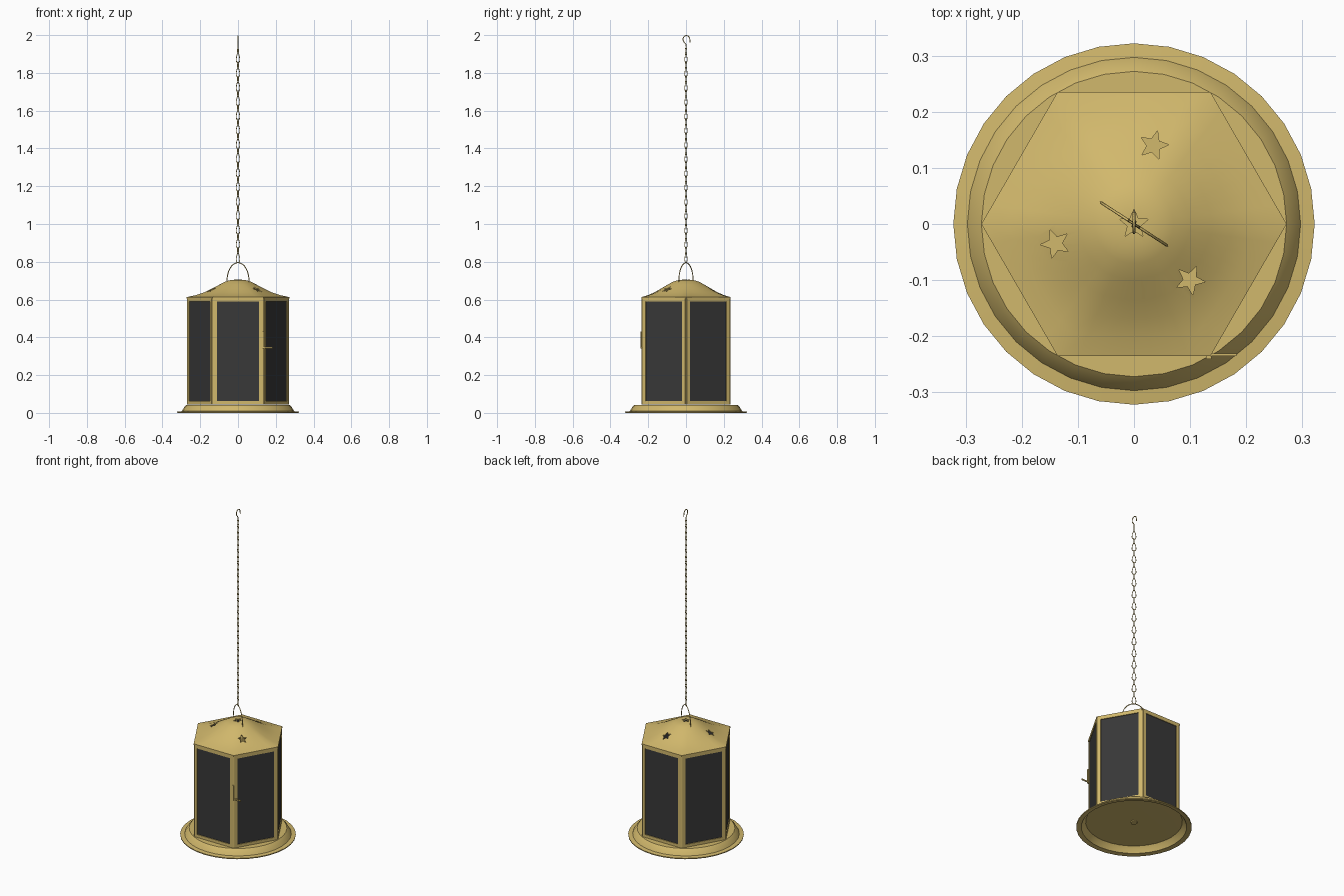
import bpy, bmesh, math
from mathutils import Vector, Matrix

cube = bpy.data.objects.get("Cube")
if cube:
    bpy.data.objects.remove(cube)


def material(name, color):
    m = bpy.data.materials.new(name)
    m.use_nodes = True
    m.diffuse_color = color
    m.node_tree.nodes["Principled BSDF"].inputs["Base Color"].default_value = color
    return m


BRASS = material("brass", (0.64, 0.48, 0.15, 1))
GLASS = material("dark glass", (0.04, 0.04, 0.04, 1))
HEX_R = 0.272
APOTHEM = HEX_R * math.cos(math.pi / 6)


def finish(name, bm, mat, smooth=None):
    bmesh.ops.recalc_face_normals(bm, faces=bm.faces)
    me = bpy.data.meshes.new(name)
    bm.to_mesh(me)
    bm.free()
    me.materials.append(mat)
    ob = bpy.data.objects.new(name, me)
    bpy.context.collection.objects.link(ob)
    if smooth:
        activate(ob)
        bpy.ops.object.shade_smooth_by_angle(angle=math.radians(smooth))
    return ob


def activate(ob):
    bpy.ops.object.select_all(action='DESELECT')
    ob.select_set(True)
    bpy.context.view_layer.objects.active = ob


def box(bm, center, size, matrix=Matrix()):
    m = matrix @ Matrix.Translation(center) @ Matrix.Diagonal((*size, 1))
    bmesh.ops.create_cube(bm, size=1, matrix=m)


def cylinder(bm, r, z0, z1, x=0, y=0, sides=6):
    bmesh.ops.create_cone(bm, cap_ends=True, segments=sides, radius1=r, radius2=r,
                          depth=z1 - z0, matrix=Matrix.Translation((x, y, (z0 + z1) / 2)))


def loft(profile, segments, shape):
    """Rings from (radius, z) pairs, closed at the centre by a fan."""
    bm = bmesh.new()
    rings = []
    for r, z in profile:
        ring = []
        for i in range(segments):
            a = math.tau * i / segments
            s = shape(r, a)
            ring.append(bm.verts.new((s * math.cos(a), s * math.sin(a), z)))
        rings.append(ring)
    for lo, hi in zip(rings, rings[1:]):
        for i in range(segments):
            j = (i + 1) % segments
            bm.faces.new((lo[i], lo[j], hi[j], hi[i]))
    bm.faces.new(rings[-1])
    return bm


def thicken(ob, t):
    activate(ob)
    mod = ob.modifiers.new("shell", 'SOLIDIFY')
    mod.thickness = t
    mod.offset = -1
    bpy.ops.object.modifier_apply(modifier=mod.name)


def wire(name, paths, radius):
    """paths: list of (points, closed)."""
    cu = bpy.data.curves.new(name, 'CURVE')
    cu.dimensions = '3D'
    cu.bevel_depth = radius
    cu.bevel_resolution = 1
    cu.use_fill_caps = True
    for pts, closed in paths:
        sp = cu.splines.new('POLY')
        sp.points.add(len(pts) - 1)
        for p, co in zip(sp.points, pts):
            p.co = (*co, 1)
        sp.use_cyclic_u = closed
    cu.materials.append(BRASS)
    ob = bpy.data.objects.new(name, cu)
    bpy.context.collection.objects.link(ob)
    activate(ob)
    bpy.ops.object.convert(target='MESH')


# Pressed base tray: flat rim, raised floor
tray = finish("base_tray", loft([(0.322, 0.006), (0.297, 0.009), (0.285, 0.03), (0.272, 0.043),
                                 (0.2, 0.043)], 32, lambda r, a: r), BRASS)
thicken(tray, 0.006)
activate(tray)
bpy.ops.object.shade_smooth_by_angle(angle=math.radians(25))

bm = bmesh.new()
cylinder(bm, 0.02, 0.03, 0.04)
finish("base_bolt", bm, BRASS)

# Six framed glass sides with corner posts between them
frames, panes, posts = bmesh.new(), bmesh.new(), bmesh.new()
HALF, BAR, LOW, HIGH, DEPTH = 0.13, 0.018, 0.044, 0.608, 0.012
for i in range(6):
    turn = Matrix.Rotation(i * math.pi / 3, 4, 'Z')
    y = -APOTHEM + DEPTH / 2
    mid = (LOW + HIGH) / 2
    for side in (-1, 1):
        box(frames, (side * (HALF - BAR / 2), y, mid), (BAR, DEPTH, HIGH - LOW), turn)
    for z in (LOW + BAR / 2, HIGH - BAR / 2):
        box(frames, (0, y, z), (2 * (HALF - BAR), DEPTH, BAR), turn)
    box(panes, (0, y + 0.001, mid), (2 * HALF - BAR, 0.005, HIGH - LOW - BAR), turn)
    a = i * math.pi / 3
    cylinder(posts, 0.008, LOW, HIGH, 0.26 * math.cos(a), 0.26 * math.sin(a), 8)
finish("side_frames", frames, BRASS)
finish("glass_panes", panes, GLASS)
finish("corner_posts", posts, BRASS, 50)


# Bell roof: hexagonal at the eaves, round at the crown
def hex_to_round(r, a):
    k = (a + math.pi / 6) % (math.pi / 3) - math.pi / 6
    hexagon = math.cos(math.pi / 6) / math.cos(math.pi / 6 - abs(k))
    blend = max(0, min(1, (r / HEX_R - 0.3) / 0.7))
    return r * (1 + (hexagon - 1) * blend)


roof = finish("roof", loft([(HEX_R, 0.605), (HEX_R, 0.613), (0.225, 0.623), (0.18, 0.638),
                            (0.14, 0.657), (0.1, 0.678), (0.07, 0.694), (0.055, 0.699),
                            (0.04, 0.703), (0.02, 0.705)], 48, hex_to_round), BRASS)
thicken(roof, 0.005)

# Star holes punched through the roof
stars = bmesh.new()
for x, y, spin in ((0.035, 0.14, 75), (-0.14, -0.035, 40), (0.1, -0.1, 65), (0, 0, 90)):
    pts = []
    for i in range(10):
        a = math.radians(spin + 36 * i)
        r = 0.027 if i % 2 == 0 else 0.012
        pts.append(stars.verts.new((x + r * math.cos(a), y + r * math.sin(a), 0.56)))
    face = stars.faces.new(pts)
    top = bmesh.ops.extrude_face_region(stars, geom=[face])["geom"]
    bmesh.ops.translate(stars, vec=(0, 0, 0.2), verts=[v for v in top if isinstance(v, bmesh.types.BMVert)])
cutter = finish("star_cutter", stars, BRASS)
cutter.hide_render = True
activate(roof)
cut = roof.modifiers.new("stars", 'BOOLEAN')
cut.operation = 'DIFFERENCE'
cut.solver = 'EXACT'
cut.object = cutter
bpy.ops.object.modifier_apply(modifier=cut.name)
bpy.data.objects.remove(cutter)
activate(roof)
bpy.ops.object.shade_smooth_by_angle(angle=math.radians(30))

# Door latch on the front right corner
bm = bmesh.new()
box(bm, (0.133, -0.238, 0.385), (0.01, 0.006, 0.09))
box(bm, (0.158, -0.233, 0.346), (0.05, 0.005, 0.008))
finish("door_latch", bm, BRASS)

# Wire carrying handle
along = Vector((math.cos(math.radians(-33)), math.sin(math.radians(-33)), 0))
across = Vector((-along.y, along.x, 0))
UP = Vector((0, 0, 1))
arch = [along * 0.07 * math.cos(a) + UP * (0.69 + 0.105 * math.sin(a) ** 0.9)
        for a in [math.pi * i / 20 for i in range(21)]]
wire("handle", [(arch, False)], 0.0025)


# Hanging chain: teardrop links joined by narrow ones
def link(z, length, width, direction, taper):
    pts = []
    for i in range(12):
        a = math.tau * i / 12
        w = width / 2 * math.sin(a) * (1 - taper * math.cos(a))
        pts.append(UP * (z + length / 2 * math.cos(a)) + direction * w)
    return pts, True


links = []
PITCH = 0.0755
for i in range(15):
    z = 0.822 + i * PITCH
    links.append(link(z, 0.054, 0.021, along, 0.5))
    links.append(link(z + PITCH / 2, 0.034, 0.01, across, 0))
wire("chain", links, 0.002)

# Open hook at the top of the chain
hook = [Vector((0, 0.002, 1.925)), Vector((0, 0, 1.95))]
hook += [Vector((0, 0.002 - 0.018 * math.cos(a), 1.978 + 0.0195 * math.sin(a)))
         for a in [math.radians(-40 + 20 * i) for i in range(12)]]
hook.append(Vector((0, 0.022, 1.962)))
wire("hook", [(hook, False)], 0.0025)
